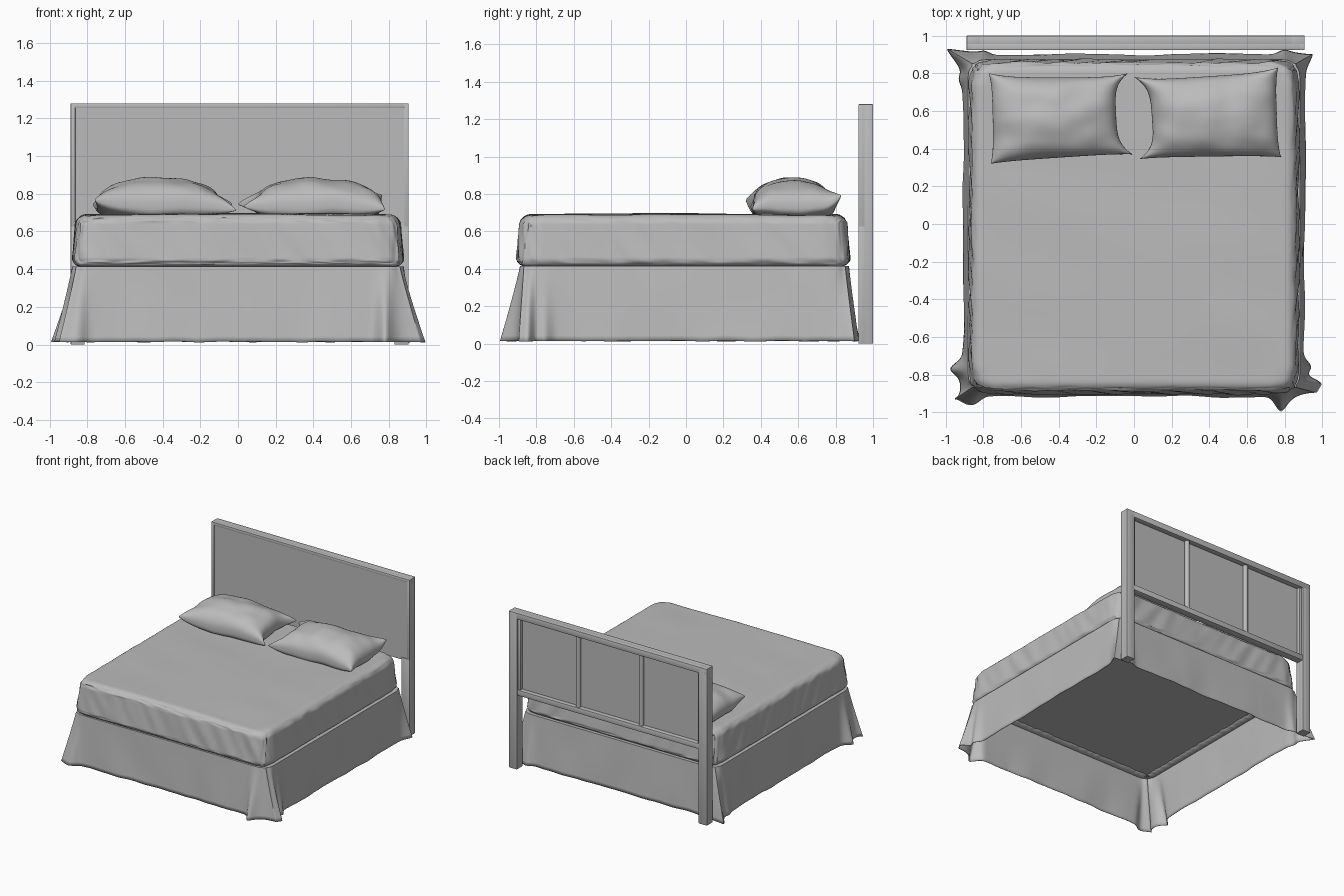
import bpy, bmesh, math
from mathutils import Vector, noise

if "Cube" in bpy.data.objects:
    bpy.data.objects.remove(bpy.data.objects["Cube"])

grey = bpy.data.materials.new("soft_grey")
grey.diffuse_color = (0.5, 0.5, 0.5, 1)
grey.use_nodes = True
grey.node_tree.nodes["Principled BSDF"].inputs["Base Color"].default_value = grey.diffuse_color


def finish(name, bm, angle=40):
    mesh = bpy.data.meshes.new(name)
    bm.to_mesh(mesh)
    bm.free()
    mesh.materials.append(grey)
    obj = bpy.data.objects.new(name, mesh)
    bpy.context.collection.objects.link(obj)
    bpy.ops.object.select_all(action='DESELECT')
    obj.select_set(True)
    bpy.context.view_layer.objects.active = obj
    bpy.ops.object.shade_smooth_by_angle(angle=math.radians(angle))
    return obj


def box(name, x0, x1, y0, y1, z0, z1, bevel=0.004):
    bm = bmesh.new()
    bmesh.ops.create_cube(bm, size=1)
    for v in bm.verts:
        v.co = ((x0 + x1) / 2 + v.co.x * (x1 - x0),
                (y0 + y1) / 2 + v.co.y * (y1 - y0),
                (z0 + z1) / 2 + v.co.z * (z1 - z0))
    if bevel:
        bmesh.ops.bevel(bm, geom=bm.edges[:], offset=bevel, segments=2,
                        profile=0.5, affect='EDGES')
    return finish(name, bm, 30)


def wave(x, y, z):
    return noise.noise(Vector((x, y, z)))


# Headboard: posts, rails, thin front lip, panel and rear dividers
CX, HW, TOP = 0.0085, 0.897, 1.28
for side, tag in ((-1, "left"), (1, "right")):
    def span(a, b):
        return sorted((CX + side * a, CX + side * b))
    box("headboard_post_" + tag, *span(HW - 0.075, HW), 0.95, 1.0, 0, TOP)
    box("headboard_leg_front_" + tag, *span(HW - 0.075, HW), 0.922, 0.96, 0, 0.63)
    box("headboard_lip_" + tag, *span(HW - 0.025, HW), 0.922, 0.96, 0.62, TOP)
    # slim moulding beside the post, and a rounded divider
    box("panel_moulding_" + tag, *span(HW - 0.095, HW - 0.065), 0.95, 0.983, 0.64, 1.24)
    bm = bmesh.new()
    bmesh.ops.create_cone(bm, segments=16, radius1=0.019, radius2=0.019,
                          depth=0.6, cap_ends=True)
    for v in bm.verts:
        v.co += Vector((CX + side * 0.285, 0.97, 0.94))
    finish("panel_divider_" + tag, bm)
box("headboard_top_rail", CX - HW, CX + HW, 0.95, 1.0, TOP - 0.05, TOP)
box("headboard_top_lip", CX - HW, CX + HW, 0.922, 0.96, TOP - 0.025, TOP)
box("headboard_lower_rail", CX - 0.83, CX + 0.83, 0.935, 0.995, 0.605, 0.65)
box("headboard_panel", CX - 0.88, CX + 0.88, 0.929, 0.958, 0.615, 1.265, 0)


# Mattress: rounded block with soft corners and wrinkled sides
def mattress():
    bm = bmesh.new()
    bmesh.ops.create_cube(bm, size=2)
    bmesh.ops.subdivide_edges(bm, edges=bm.edges[:], cuts=72, use_grid_fill=True)
    half, r = Vector((0.868, 0.88, 0.138)), 0.05
    for v in bm.verts:
        p = Vector([math.copysign(1 - (1 - min(1, abs(c))) ** 1.35, c) for c in v.co])
        p = Vector([p[i] * half[i] for i in range(3)])
        core = Vector([max(-half[i] + r, min(half[i] - r, p[i])) for i in range(3)])
        n = (p - core).normalized()
        q = core + n * r
        side = math.hypot(n.x, n.y)
        h = q.z / half.z
        # pull in the four upright corners and drop the top ones
        a, b = (max(0, abs(q[i]) - half[i] + 0.12) / 0.12 for i in (0, 1))
        q.x -= math.copysign(0.022 * a * b, q.x)
        q.y -= math.copysign(0.022 * a * b, q.y)
        q.z -= 0.018 * a * b * max(0, h)
        # sides lean outward toward the bottom
        flare = 1 - 0.014 * h
        q.x *= flare
        q.y *= flare
        # slanted creases on the sides, crowned and gently swelling top
        along = q.y if abs(n.x) > abs(n.y) else q.x
        crease = wave(along * 11 + h * 0.9, n.x * 3 + n.y * 7, h * 0.4)
        q += Vector((n.x, n.y, 0)) * crease * 0.009 * side
        if n.z > 0:
            crown = (1 - (q.x / 0.9) ** 2) * (1 - (q.y / 0.9) ** 2)
            q.z += n.z * (0.008 * crown + 0.007 * wave(q.x * 1.8, q.y * 3.2 + q.x, 1.5))
        v.co = q + Vector((0, -0.015, 0.55))
    finish("mattress", bm, 60)


mattress()

# Bed skirt: hollow cloth wall whose corners fan out into folds
TIPS = [(-0.86, -1.0), (-0.95, -0.93), (-0.975, -0.77),
        (0.78, -0.995), (0.95, -0.9), (0.995, -0.85), (0.94, -0.76),
        (0.95, 0.90), (0.80, 0.925), (-0.995, 0.93), (-0.80, 0.92), (-0.93, 0.77)]
SX, SY0, SY1 = 0.88, -0.888, 0.872


def skirt():
    n, rows = 150, 14
    corners = [Vector((-SX, SY0)), Vector((SX, SY0)),
               Vector((SX, SY1)), Vector((-SX, SY1))]
    ring = []
    for k in range(4):
        a, b = corners[k], corners[(k + 1) % 4]
        d = (b - a).normalized()
        for i in range(n):
            t = 0.5 - 0.5 * math.cos(math.pi * i / n)
            t = 0.5 * t + 0.5 * i / n
            normal = Vector((d.y, -d.x))
            if i == 0:
                prev = (a - corners[k - 1]).normalized()
                normal += Vector((prev.y, -prev.x))
            ring.append((a.lerp(b, t), normal))
    lobes = []
    for tx, ty in TIPS:
        base = Vector((max(-SX, min(SX, tx)), max(SY0, min(SY1, ty))))
        lobes.append((base, Vector((tx, ty)) - base))
    bm = bmesh.new()
    loops = []
    for j in range(rows + 1):
        t = 1 - j / rows
        loop = []
        for p, nrm in ring:
            ripple = wave(p.x * 4, p.y * 4, t * 0.8)
            shift = nrm * t * (0.028 + 0.014 * ripple)
            for base, move in lobes:
                w = math.exp(-((p - base).length / 0.042) ** 2)
                shift = shift * (1 - w) + move * w * t ** 1.1
            for c in corners:  # rounded corners along the top edge
                w = math.exp(-((p - c).length / 0.045) ** 2)
                shift -= c.normalized() * 0.03 * w * (1 - t)
            hem = 0.014 + 0.006 * wave(p.x * 7, p.y * 7, 4)
            if p.y == SY0:  # small lifted pucker in the front hem
                hem += 0.035 * math.exp(-((p.x + 0.33) / 0.03) ** 2)
            q = p + shift
            loop.append(bm.verts.new((q.x, q.y, 0.414 + (hem - 0.414) * t)))
        loops.append(loop)
    # gathered rim tucked in beneath the mattress
    rim = []
    for p, nrm in ring:
        inset = 0.07 + 0.01 * wave(p.x * 30, p.y * 30, 9)
        rim.append(bm.verts.new((max(-SX + inset, min(SX - inset, p.x)),
                                 max(SY0 + inset, min(SY1 - inset, p.y)), 0.416)))
    loops.append(rim)
    m = len(ring)
    for lo, hi in zip(loops, loops[1:]):
        for i in range(m):
            k = (i + 1) % m
            bm.faces.new((lo[i], lo[k], hi[k], hi[i]))
    bmesh.ops.dissolve_degenerate(bm, dist=1e-5, edges=bm.edges[:])
    obj = finish("bed_skirt", bm, 60)
    mod = obj.modifiers.new("cloth_thickness", 'SOLIDIFY')
    mod.thickness = 0.004


skirt()


# Pillows: two domed sheets meeting at a pinched seam with pointed corners
def pillow(name, fl, fr, br, bl, pinch_l, pinch_r, seed):
    fl, fr, br, bl = (Vector(c) for c in (fl, fr, br, bl))
    bm = bmesh.new()
    n = 44
    for sign in (1, -1):
        grid = []
        for j in range(n + 1):
            row = []
            for i in range(n + 1):
                u = math.sin(math.pi / 2 * (2 * i / n - 1))
                v = math.sin(math.pi / 2 * (2 * j / n - 1))
                s, t = (u + 1) / 2, (v + 1) / 2
                p = fl.lerp(fr, s).lerp(bl.lerp(br, s), t)
                p.x += (1 - v ** 4) * (pinch_l * (1 - s) ** 2 - pinch_r * s * s)
                p.y -= (1 - u ** 4) * (0.022 * t * t - 0.008 * (1 - t) ** 2)
                f = max(0, (1 - u * u) * (1 - v * v)) ** 0.38
                seam = 0.728 + (p.z - 0.728) * abs(u * v) ** 3
                seam += 0.012 * wave(u * 2, v * 2, seed)
                crumple = wave(p.x * 9, p.y * 9, seed) * 0.014 * f * (1 - f * 0.6)
                z = seam + (0.156 * f + crumple if sign > 0 else -0.09 * f)
                row.append(bm.verts.new((p.x, p.y, max(z, 0.69))))
            grid.append(row)
        for j in range(n):
            for i in range(n):
                quad = [grid[j][i], grid[j][i + 1], grid[j + 1][i + 1], grid[j + 1][i]]
                bm.faces.new(quad if sign > 0 else quad[::-1])
    bmesh.ops.remove_doubles(bm, verts=bm.verts[:], dist=0.0002)
    finish(name, bm, 70)


pillow("pillow_left", (-0.76, 0.32, 0.76), (-0.01, 0.37, 0.715),
       (-0.03, 0.80, 0.74), (-0.77, 0.80, 0.745), 0.015, 0.075, 2.3)
pillow("pillow_right", (0.03, 0.345, 0.73), (0.78, 0.355, 0.715),
       (0.765, 0.83, 0.79), (0.0, 0.78, 0.745), 0.08, 0.015, 7.1)
